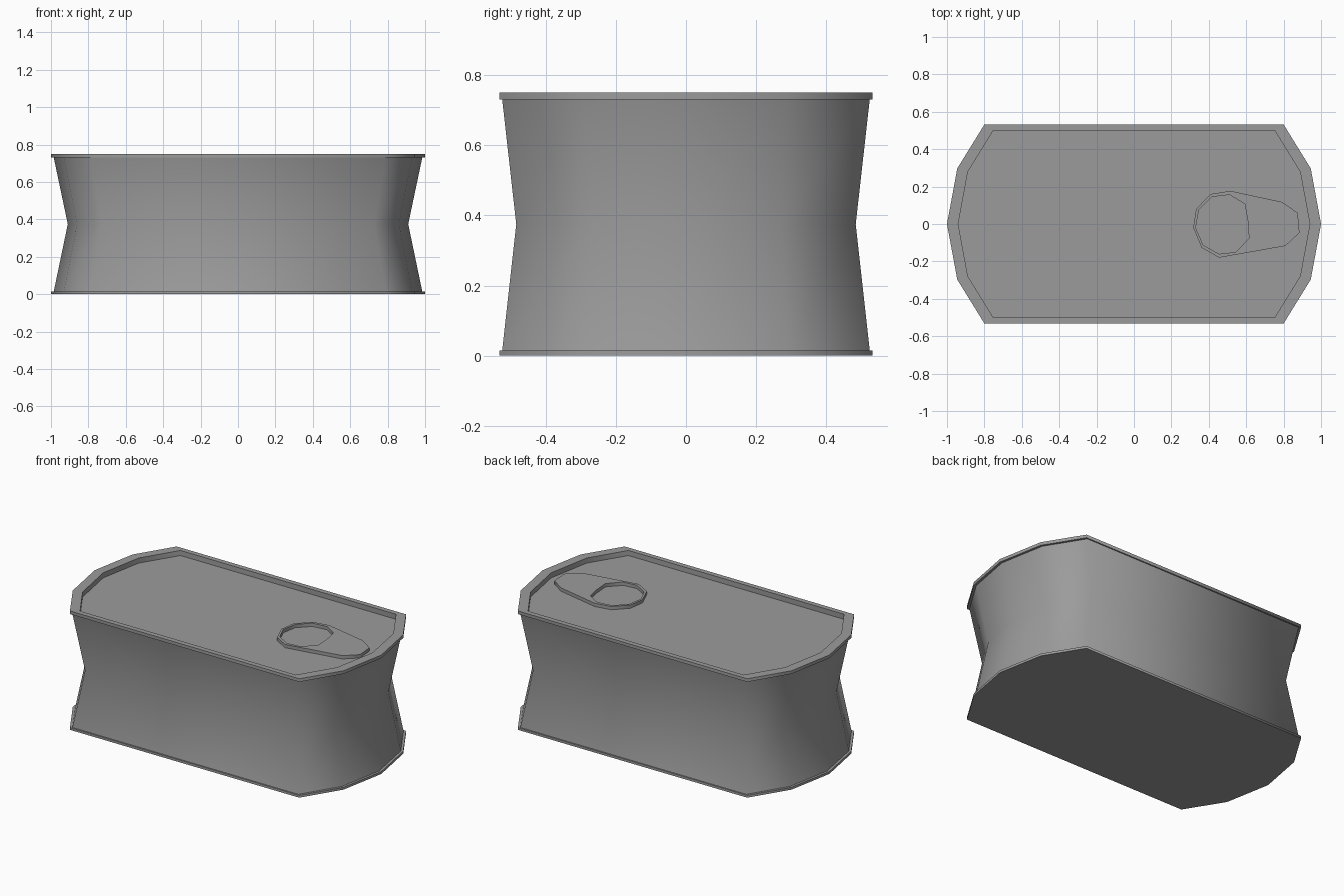
import bpy, bmesh, math

if "Cube" in bpy.data.objects:
    bpy.data.objects.remove(bpy.data.objects["Cube"])

# Ten-sided outline shared by the body, rims and lid
HALF = [(0.8, -0.532), (0.945, -0.297), (1.0, 0.0), (0.945, 0.297), (0.8, 0.532)]
OUTLINE = HALF + [(-x, -y) for x, y in HALF]

# Dark grey metal
METAL = bpy.data.materials.new("dark_metal")
METAL.diffuse_color = (0.33, 0.33, 0.33, 1)
METAL.use_nodes = True
METAL.node_tree.nodes["Principled BSDF"].inputs["Base Color"].default_value = METAL.diffuse_color


def finish(name, bm):
    """Smooth shading round the corners, sharp where a rim or edge turns."""
    bmesh.ops.recalc_face_normals(bm, faces=bm.faces)
    for f in bm.faces:
        f.smooth = True
    for e in bm.edges:
        e.smooth = e.calc_face_angle(0) < math.radians(70)
    mesh = bpy.data.meshes.new(name)
    bm.to_mesh(mesh)
    bm.free()
    mesh.materials.append(METAL)
    ob = bpy.data.objects.new(name, mesh)
    bpy.context.collection.objects.link(ob)
    return ob


def skin(bm, rings, closed=False):
    """Join rings of equal length with quads."""
    loops = [[bm.verts.new(p) for p in r] for r in rings]
    pairs = list(zip(loops, loops[1:]))
    if closed:
        pairs.append((loops[-1], loops[0]))
    for a, b in pairs:
        for i in range(len(a)):
            j = (i + 1) % len(a)
            bm.faces.new((a[i], a[j], b[j], b[i]))
    return loops


def stack(name, profile, cap_first=False, cap_last=False):
    """Sweep a (scale, z) profile around the can outline."""
    bm = bmesh.new()
    loops = skin(bm, [[(x * s, y * s, z) for x, y in OUTLINE] for s, z in profile])
    if cap_first:
        bm.faces.new(loops[0])
    if cap_last:
        bm.faces.new(loops[-1])
    return finish(name, bm)


# Pinched smooth side wall
stack("can_body", [(0.985, 0.015), (0.91, 0.375), (0.985, 0.73)])

# Bottom plate with its protruding rim
stack("bottom_rim", [(1, 0), (1, 0.015), (0.985, 0.015)], cap_first=True)

# Top rim stepping down to the recessed lid
stack("top_rim_and_lid", [(0.985, 0.73), (1, 0.73), (1, 0.75), (0.94, 0.75), (0.94, 0.718)],
      cap_last=True)

# Pull tab with an off-centre finger hole
TAB = [(0.317, -0.02), (0.332, 0.08), (0.41, 0.16), (0.515, 0.177), (0.79, 0.118),
       (0.875, 0.06), (0.885, -0.047), (0.81, -0.117), (0.455, -0.18), (0.362, -0.127)]
HOLE = [(0.33, -0.02), (0.347, 0.075), (0.417, 0.145), (0.512, 0.156), (0.592, 0.107),
        (0.608, 0.02), (0.615, -0.075), (0.545, -0.15), (0.455, -0.16), (0.37, -0.112)]
bm = bmesh.new()
skin(bm, [[(x, y, z) for x, y in pts] for pts, z in
          ((TAB, 0.719), (TAB, 0.74), (HOLE, 0.74), (HOLE, 0.719))], closed=True)
finish("pull_tab", bm)
